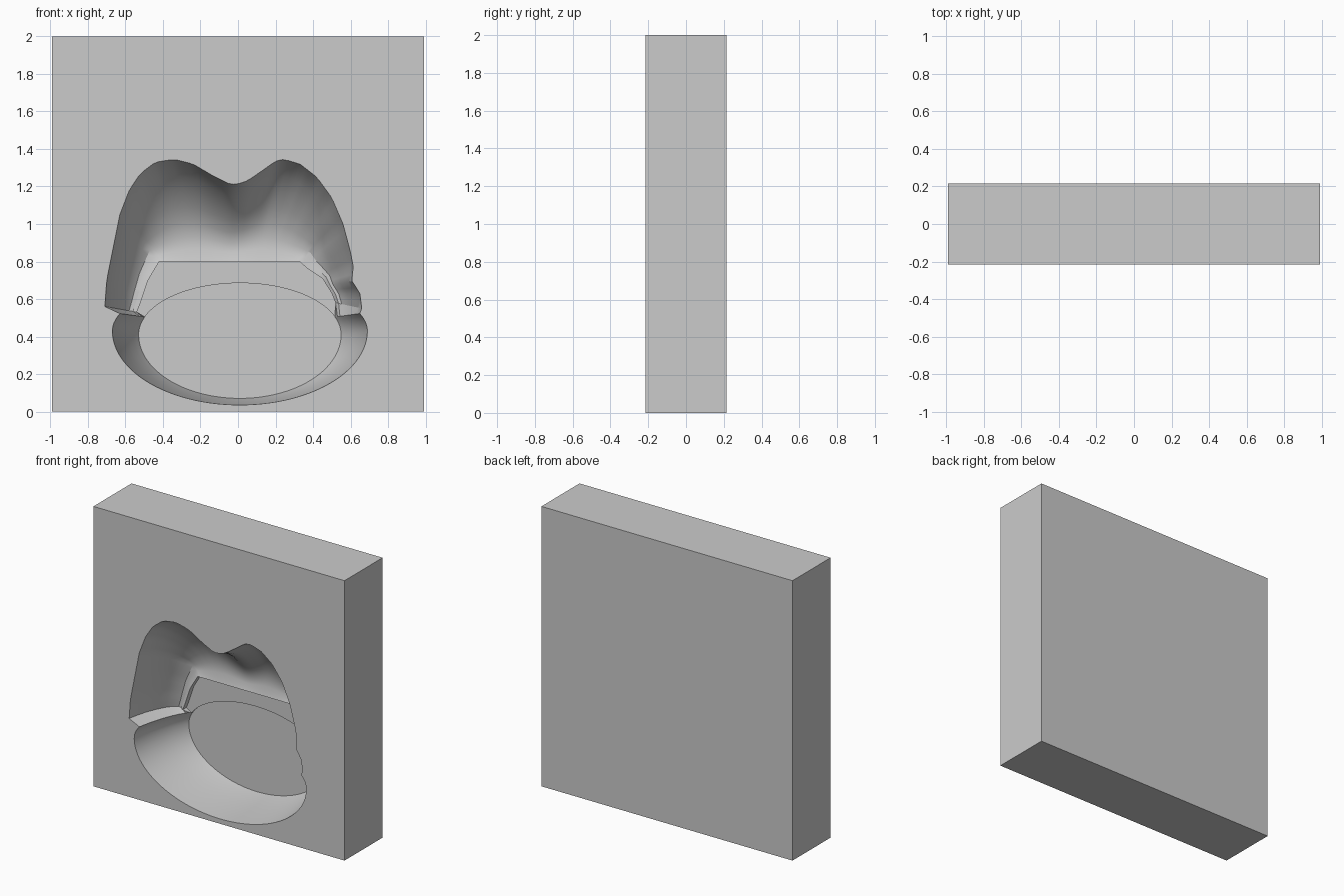
import bpy, bmesh, math
from mathutils import Vector

if "Cube" in bpy.data.objects:
    bpy.data.objects.remove(bpy.data.objects["Cube"])

FRONT, BACK = -0.215, 0.215
HALF_WIDTH, HEIGHT = 0.9925, 2.0

grey = bpy.data.materials.new("plain grey")
grey.use_nodes = True
grey.diffuse_color = (0.6, 0.6, 0.6, 1)
grey.node_tree.nodes["Principled BSDF"].inputs["Base Color"].default_value = (0.6, 0.6, 0.6, 1)


def make_object(name, bm):
    bmesh.ops.recalc_face_normals(bm, faces=bm.faces[:])
    for face in bm.faces:
        face.smooth = True
    mesh = bpy.data.meshes.new(name)
    bm.to_mesh(mesh)
    bm.free()
    mesh.set_sharp_from_angle(angle=math.radians(30))
    mesh.materials.append(grey)
    bpy.context.scene.collection.objects.link(bpy.data.objects.new(name, mesh))


def resample(points, count):
    """Evenly spaced points along a polyline, without its last point."""
    pts = [Vector(p) for p in points]
    lengths = [(b - a).length for a, b in zip(pts, pts[1:])]
    result = []
    for i in range(count):
        d, k = sum(lengths) * i / count, 0
        while k < len(lengths) - 1 and d > lengths[k]:
            d -= lengths[k]
            k += 1
        result.append(pts[k].lerp(pts[k + 1], d / lengths[k]))
    return result


def arc(cz, rx, below, above, start, end, count=64):
    """Part of an oval whose lower and upper halves differ in height."""
    points = []
    for i in range(count + 1):
        a = math.radians(start + (end - start) * i / count)
        s = math.sin(a)
        points.append(Vector((0.01 + rx * math.cos(a), cz + s * (above if s > 0 else below))))
    return points


def outline(left, top, right):
    return resample(left, 12) + resample(top, 48) + resample(right, 12) + [Vector(right[-1])]


def add_strip(bm, low, high):
    """Closed band of quads between two loops of vertices."""
    for i in range(len(low)):
        j = (i + 1) % len(low)
        bm.faces.new((low[i], low[j], high[j], high[i]))


# Two lobed recess: left side, top and right side of its mouth and of its floor
lobes_mouth = outline(
    [(-0.71, 0.56), (-0.7, 0.7), (-0.67, 0.85), (-0.63, 1.05)],
    [(-0.63, 1.05), (-0.58, 1.18), (-0.52, 1.27), (-0.44, 1.33), (-0.34, 1.345),
     (-0.24, 1.32), (-0.13, 1.255), (-0.05, 1.215), (-0.01, 1.21), (0.05, 1.23),
     (0.13, 1.285), (0.2, 1.335), (0.245, 1.345), (0.33, 1.32), (0.42, 1.25),
     (0.5, 1.14), (0.56, 1.0)],
    [(0.56, 1.0), (0.6, 0.85), (0.615, 0.77), (0.605, 0.7), (0.65, 0.63), (0.66, 0.55)])
lobes_floor = outline(
    [(-0.54, 0.53), (-0.52, 0.58), (-0.48, 0.7), (-0.42, 0.8)],
    [(-0.42, 0.8), (0.33, 0.8)],
    [(0.33, 0.8), (0.36, 0.77), (0.45, 0.71), (0.5, 0.63), (0.52, 0.58)])

# Ring shaped recess below it, running from right to left round the bottom
ring_mouth = arc(0.43, 0.68, 0.395, 0.27, 20, -200)
ring_floor = arc(0.41, 0.54, 0.34, 0.275, 20, -200)

# Wall profiles as (blend from mouth to floor, depth)
lobes_steps = [(0, 0), (0.06, 0.07), (0.16, 0.15), (0.3, 0.23), (0.46, 0.3),
               (0.62, 0.35), (0.76, 0.375), (0.88, 0.375), (1, 0.36), (1, 0.417)]
ring_steps = [(0, 0), (0.05, 0.04), (0.12, 0.09), (0.22, 0.15), (0.34, 0.21),
              (0.48, 0.27), (0.64, 0.325), (0.8, 0.37), (0.9, 0.395), (1, 0.417)]

# Recess walls and floor
bm = bmesh.new()
loops = []
for lobes_step, ring_step in zip(lobes_steps, ring_steps):
    loop = []
    for mouth, floor, (t, depth) in ((lobes_mouth, lobes_floor, lobes_step),
                                     (ring_mouth, ring_floor, ring_step)):
        for a, b in zip(mouth, floor):
            p = a.lerp(b, t)
            loop.append(bm.verts.new((p.x, FRONT + depth, p.y)))
    loops.append(loop)
for low, high in zip(loops, loops[1:]):
    add_strip(bm, low, high)
bm.faces.new(loops[-1])

# Block sides and back; corners run bottom left, bottom right, top right, top left
rectangle = [(-HALF_WIDTH, 0), (HALF_WIDTH, 0), (HALF_WIDTH, HEIGHT), (-HALF_WIDTH, HEIGHT)]
front = [bm.verts.new((x, FRONT, z)) for x, z in rectangle]
back = [bm.verts.new((x, BACK, z)) for x, z in rectangle]
add_strip(bm, front, back)
bm.faces.new(back)

# Block front in two pieces around the recess mouth
mouth = loops[0]
highest = max(range(len(mouth)), key=lambda i: mouth[i].co.z)
mouth = mouth[highest:] + mouth[:highest]
lowest = min(range(len(mouth)), key=lambda i: mouth[i].co.z)
bm.faces.new(mouth[:lowest + 1] + front)
bm.faces.new(mouth[lowest:] + [mouth[0], front[3], front[0]])
make_object("mould_block", bm)

# Slightly raised floor between the lobes and the ring opening
bm = bmesh.new()
shape = lobes_floor + arc(0.41, 0.54, 0.34, 0.275, 20, 160)
face_loop, base_loop = [[bm.verts.new((p.x, FRONT + depth, p.y)) for p in shape]
                        for depth in (0.403, 0.42)]
add_strip(bm, face_loop, base_loop)
bm.faces.new(face_loop)
bm.faces.new(base_loop)
make_object("raised_floor", bm)
